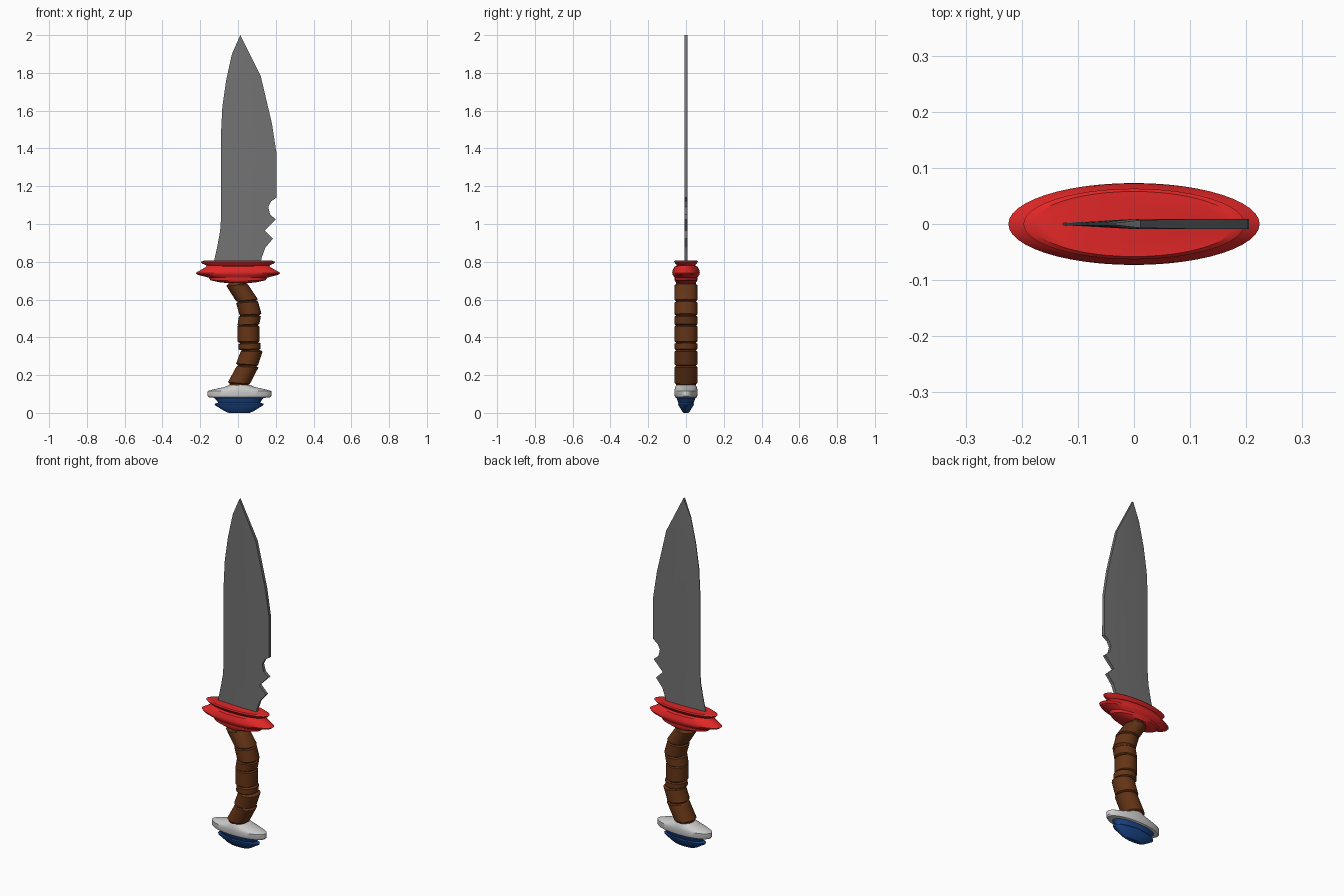
import bpy, bmesh, math


def material(name, rgb):
    m = bpy.data.materials.new(name)
    m.diffuse_color = (*rgb, 1)
    return m


def finish(bm, name, mat, angle):
    bmesh.ops.recalc_face_normals(bm, faces=bm.faces)
    me = bpy.data.meshes.new(name)
    bm.to_mesh(me)
    bm.free()
    ob = bpy.data.objects.new(name, me)
    bpy.context.collection.objects.link(ob)
    me.materials.append(mat)
    bpy.ops.object.select_all(action='DESELECT')
    ob.select_set(True)
    bpy.context.view_layer.objects.active = ob
    bpy.ops.object.shade_smooth_by_angle(angle=math.radians(angle))
    return ob


def loft(name, rings, mat, sides=48, angle=30):
    """Stack elliptical rings (centre x, z, x radius, y radius, tilt) into a capped solid."""
    bm = bmesh.new()
    loops = []
    for cx, z, rx, ry, tilt in rings:
        loop = []
        for i in range(sides):
            a = 2 * math.pi * i / sides
            c = rx * math.cos(a)
            loop.append(bm.verts.new((cx + c, ry * math.sin(a), z + c * tilt)))
        loops.append(loop)
    for lo, hi in zip(loops, loops[1:]):
        for i in range(sides):
            j = (i + 1) % sides
            bm.faces.new((lo[i], lo[j], hi[j], hi[i]))
    bm.faces.new(loops[0])
    bm.faces.new(loops[-1])
    return finish(bm, name, mat, angle)


steel = material("steel", (0.17, 0.17, 0.17))
red = material("red", (0.75, 0.02, 0.02))
brown = material("brown", (0.13, 0.035, 0.008))
white = material("white", (0.65, 0.65, 0.62))
blue = material("blue", (0.01, 0.06, 0.25))

# Blade: ground cutting edge on the left, flat serrated spine on the right
edge = [(-0.13, 0.79), (-0.11, 0.88), (-0.095, 0.96), (-0.09, 1.03), (-0.09, 1.48),
        (-0.083, 1.62), (-0.063, 1.76), (-0.032, 1.9)]
tip = (0.012, 2.0)
spine = [(0.12, 1.785), (0.18, 1.53), (0.203, 1.38), (0.205, 1.14), (0.175, 1.12),
         (0.16, 1.09), (0.17, 1.05), (0.2, 1.025), (0.142, 0.965), (0.185, 0.922),
         (0.145, 0.875), (0.125, 0.82), (0.12, 0.79)]
bm = bmesh.new()
sides = []
for s in (-1, 1):
    e = [bm.verts.new((x, s * 0.002, z)) for x, z in edge]
    m = [bm.verts.new((0.0, s * 0.009, z)) for x, z in edge]
    t = bm.verts.new((tip[0], s * 0.007, tip[1]))
    r = [bm.verts.new((x, s * 0.009, z)) for x, z in spine]
    for i in range(len(e) - 1):
        bm.faces.new((e[i], e[i + 1], m[i + 1], m[i]))
    bm.faces.new((e[-1], t, m[-1]))
    bm.faces.new(m + [t] + r)
    sides.append(e + [t] + r + [m[0]])
f, b = sides
for i in range(len(f)):
    j = (i + 1) % len(f)
    bm.faces.new((f[i], f[j], b[j], b[i]))
finish(bm, "blade", steel, 20)

# Guard: oval double rim
loft("guard", [(0, z, rx, ry, 0) for z, rx, ry in [
    (0.685, 0.04, 0.04), (0.692, 0.10, 0.055), (0.702, 0.145, 0.06),
    (0.716, 0.155, 0.06), (0.732, 0.215, 0.071), (0.741, 0.224, 0.073),
    (0.752, 0.205, 0.072), (0.774, 0.168, 0.062), (0.78, 0.165, 0.048),
    (0.79, 0.188, 0.056), (0.8, 0.197, 0.063), (0.806, 0.18, 0.058)]], red)

# Grip: curved core with leather bands (bottom x, z, tilt, top x, z, tilt)
bands = [(0.005, 0.158, -0.08, 0.05, 0.243, -0.05),
         (0.048, 0.257, -0.08, 0.072, 0.325, 0.0),
         (0.06, 0.338, 0.0, 0.061, 0.366, 0.05),
         (0.055, 0.378, 0.0, 0.055, 0.458, 0.0),
         (0.055, 0.468, 0.05, 0.063, 0.51, 0.0),
         (0.066, 0.522, 0.06, 0.048, 0.585, 0.08),
         (0.047, 0.597, 0.08, -0.004, 0.676, 0.04)]
rings = [(0.005, 0.14, 0.05, 0.052, 0)]
for x0, z0, t0, x1, z1, t1 in bands:
    d = 0.005
    rings += [(x0, z0 - d, 0.05, 0.054, t0), (x0, z0, 0.058, 0.06, t0),
              (x1, z1, 0.058, 0.06, t1), (x1, z1 + d, 0.05, 0.054, t1)]
rings.append((0, 0.695, 0.045, 0.05, 0))
loft("grip", rings, brown, 40)

# Pommel: white flared cap
loft("pommel_cap", [(0.008, z, rx, ry, 0) for z, rx, ry in [
    (0.078, 0.12, 0.05), (0.083, 0.163, 0.058), (0.09, 0.169, 0.06), (0.116, 0.168, 0.061),
    (0.124, 0.14, 0.06), (0.137, 0.08, 0.057), (0.148, 0.055, 0.052)]], white)

# Pommel: stepped blue base
loft("pommel_base", [(0.006, z, rx, ry, 0) for z, rx, ry in [
    (0, 0.055, 0.012), (0.008, 0.075, 0.02), (0.04, 0.127, 0.04), (0.048, 0.13, 0.042),
    (0.054, 0.112, 0.04), (0.066, 0.118, 0.046), (0.08, 0.132, 0.05)]], blue)
